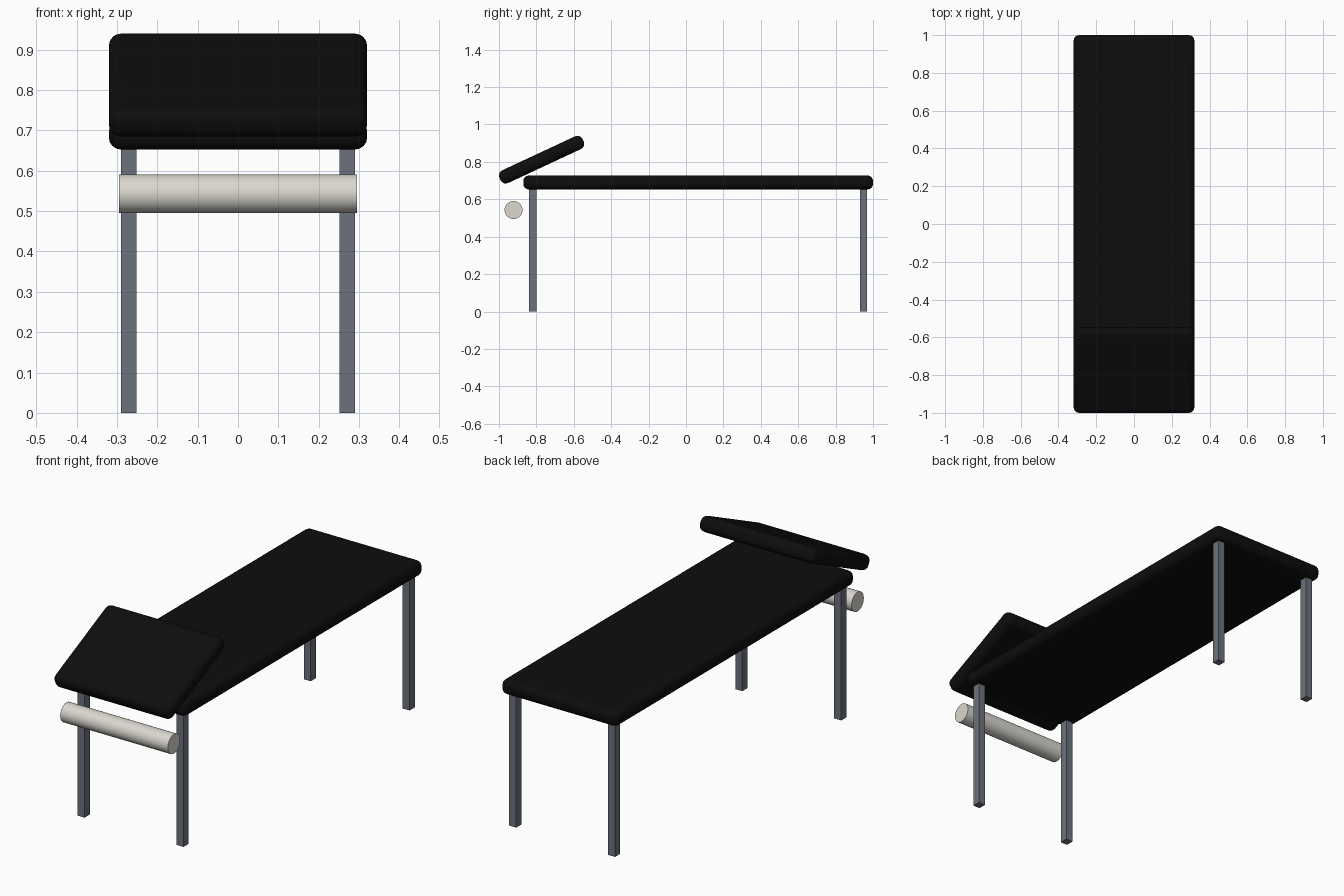
import bpy
from math import radians

old = bpy.data.objects.get("Cube")
if old:
    bpy.data.objects.remove(old, do_unlink=True)


def material(name, rgb):
    m = bpy.data.materials.new(name)
    m.use_nodes = True
    color = (*rgb, 1)
    m.diffuse_color = color
    m.node_tree.nodes["Principled BSDF"].inputs["Base Color"].default_value = color
    return m


black = material("black upholstery", (0.004, 0.004, 0.004))
steel = material("grey steel", (0.15, 0.165, 0.2))
paper = material("off white paper", (0.7, 0.68, 0.62))


def box(name, center, size, mat, tilt=0):
    bpy.ops.mesh.primitive_cube_add(size=1, location=center)
    ob = bpy.context.object
    ob.name = name
    ob.scale = size
    bpy.ops.object.transform_apply(location=False, rotation=False, scale=True)
    ob.rotation_euler.x = radians(tilt)
    ob.data.materials.append(mat)
    return ob


def cushion(name, center, size, tilt=0):
    ob = box(name, center, size, black, tilt)
    bevel = ob.modifiers.new("rounded edges", "BEVEL")
    bevel.width = 0.03
    bevel.segments = 4
    bpy.ops.object.shade_smooth_by_angle(angle=radians(35))


# Padded bed and tilted headrest
cushion("bed_cushion", (0, 0.065, 0.69), (0.64, 1.87, 0.075))
cushion("headrest_cushion", (0, -0.772, 0.812), (0.64, 0.49, 0.075), 25)

# Four square legs
for end, y in (("front", -0.82), ("back", 0.949)):
    for side, x in (("left", 0.271), ("right", -0.271)):
        box(f"{end}_{side}_leg", (x, y, 0.328), (0.038, 0.04, 0.656), steel)

# Paper roll under the headrest
bpy.ops.mesh.primitive_cylinder_add(vertices=32, radius=0.048, depth=0.59,
                                    location=(0, -0.922, 0.543),
                                    rotation=(0, radians(90), 0))
roll = bpy.context.object
roll.name = "paper_roll"
roll.data.materials.append(paper)
bpy.ops.object.shade_smooth_by_angle(angle=radians(35))
